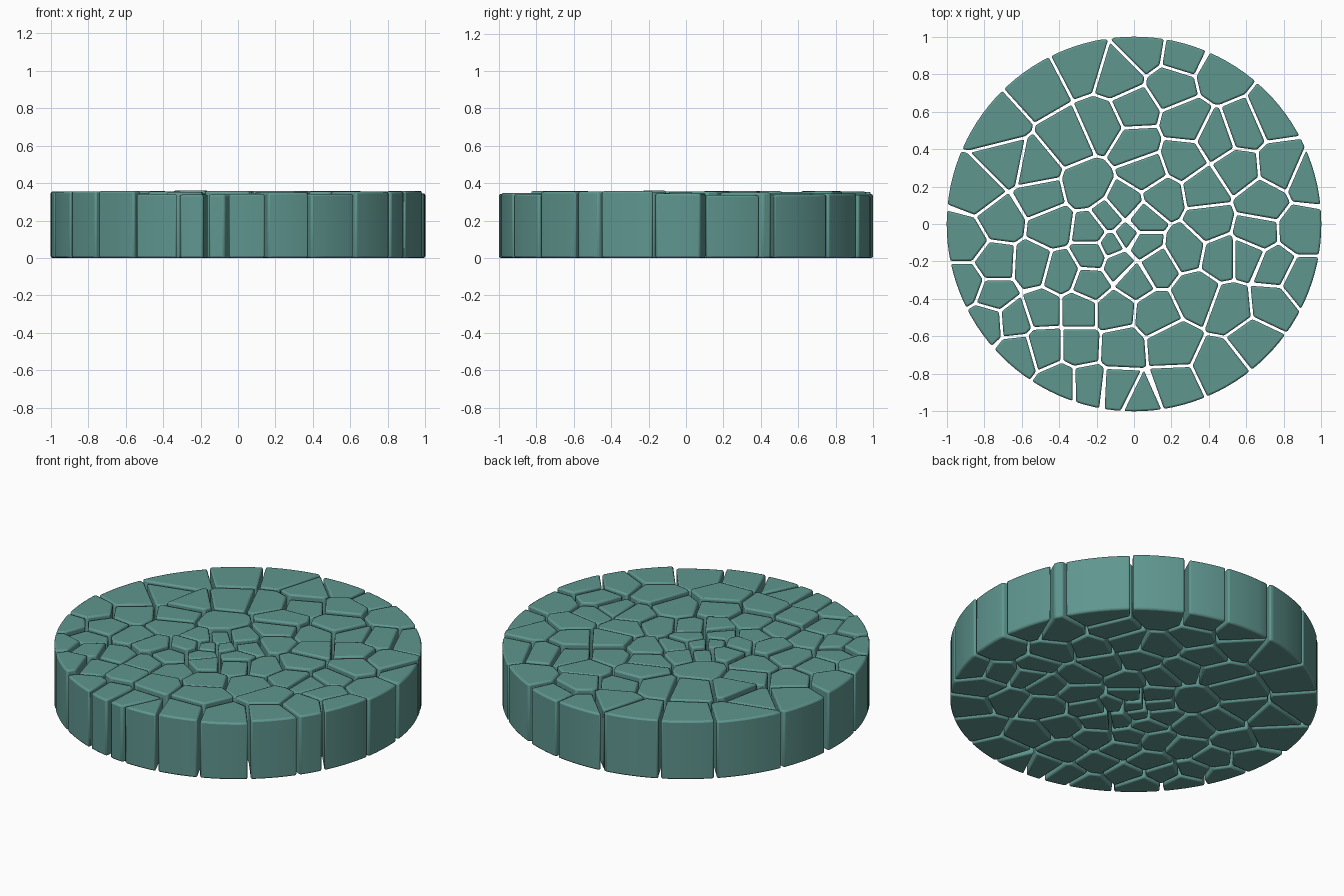
import bpy
import bmesh
import math
import random
from mathutils import Vector

random.seed(4)

RADIUS = 1.0
GAP = 0.015          # open joint between neighbouring stones
BEVEL = 0.010
TALLEST = 0.36
SHORTEST = 0.335

# Stone centres in hundredths of a unit, going clockwise round the rim
RIM_CENTRES = [
    (6, 93), (25, 90), (46, 80), (74, 58), (94, 24), (89, -4), (89, -30),
    (73, -43), (64, -62), (46, -76), (21, -88), (4, -94), (-8, -88),
    (-25, -86), (-39, -86), (-62, -69), (-78, -52), (-90, -32), (-90, -9),
    (-83, 18), (-73, 53), (-51, 73), (-28, 85), (-8, 79),
]

# Stone centres inside the rim, from the back rows to the front rows
INNER_CENTRES = [
    (20, 74), (0, 61), (-35, 45), (-17, 53), (28, 54), (44, 46), (58, 51),
    (-68, 33), (-53, 30), (1, 42), (6, 28), (26, 35), (55, 29), (78, 31),
    (38, 18), (68, 12), (-25, 20), (-50, 14), (15, 14), (-5, 10),
    (-71, 2), (-44, -1), (-22, -4), (-13, 3), (5, 2), (40, 1), (65, -5),
    (-12, -11), (-4, -6), (5, -11), (-22, -16), (27, -13), (47, -17),
    (60, -17), (75, -23), (-74, -21), (-54, -22), (-39, -26), (-23, -32),
    (-8, -21), (0, -29), (12, -22), (-74, -38), (33, -38), (52, -45),
    (12, -48), (-11, -46), (-29, -46), (-49, -46), (-64, -51),
    (-48, -65), (-29, -65), (-7, -66), (20, -64),
]


def make_material(name, colour):
    material = bpy.data.materials.new(name)
    material.use_nodes = True
    material.diffuse_color = colour
    shader = material.node_tree.nodes["Principled BSDF"]
    shader.inputs["Base Color"].default_value = colour
    shader.inputs["Roughness"].default_value = 0.8
    return material


def clip(outline, point, normal):
    """Keep the part of a convex outline behind a line."""
    kept = []
    for start, end in zip(outline, outline[1:] + outline[:1]):
        a = (start - point).dot(normal)
        b = (end - point).dot(normal)
        if a <= 0:
            kept.append(start)
        if a * b < 0:
            kept.append(start.lerp(end, a / (a - b)))
    return kept


def stone_outline(centre, centres):
    """Cut the round slab halfway towards every other stone."""
    steps = 120
    outline = [Vector((math.cos(math.tau * i / steps),
                       math.sin(math.tau * i / steps))) * RADIUS
               for i in range(steps)]
    for other in centres:
        if other is not centre:
            normal = (other - centre).normalized()
            middle = (centre + other) / 2
            outline = clip(outline, middle - normal * GAP / 2, normal)
    return outline


def build_stone(name, outline, height, material):
    """Extrude an outline into a stone with softened edges."""
    bm = bmesh.new()
    base = bm.faces.new([bm.verts.new((p.x, p.y, 0)) for p in outline])
    bmesh.ops.remove_doubles(bm, verts=bm.verts[:], dist=0.018)
    base = bm.faces[:]
    raised = bmesh.ops.extrude_face_region(bm, geom=base, use_keep_orig=True)
    top = [v for v in raised["geom"] if isinstance(v, bmesh.types.BMVert)]
    bmesh.ops.translate(bm, verts=top, vec=(0, 0, height))
    bmesh.ops.recalc_face_normals(bm, faces=bm.faces[:])
    mesh = bpy.data.meshes.new(name)
    bm.to_mesh(mesh)
    bm.free()

    stone = bpy.data.objects.new(name, mesh)
    bpy.context.collection.objects.link(stone)
    mesh.materials.append(material)
    bevel = stone.modifiers.new("soft_edges", "BEVEL")
    bevel.width = BEVEL
    bevel.segments = 2
    bevel.limit_method = "ANGLE"
    bevel.angle_limit = math.radians(25)
    return stone


# Remove the default cube
default_cube = bpy.data.objects.get("Cube")
if default_cube:
    bpy.data.objects.remove(default_cube, do_unlink=True)

# Paving stones
stone_colour = make_material("teal_stone", (0.115, 0.305, 0.275, 1))
centres = [Vector(c) / 100 for c in RIM_CENTRES + INNER_CENTRES]
stones = []
for number, centre in enumerate(centres):
    place = "rim_stone" if number < len(RIM_CENTRES) else "inner_stone"
    height = random.uniform(SHORTEST, TALLEST)
    stones.append(build_stone(f"{place}_{number}",
                              stone_outline(centre, centres),
                              height, stone_colour))

# Smooth the curved rim and keep the stone edges crisp
bpy.ops.object.select_all(action="DESELECT")
for stone in stones:
    stone.select_set(True)
bpy.context.view_layer.objects.active = stones[0]
bpy.ops.object.shade_smooth_by_angle(angle=math.radians(25))
